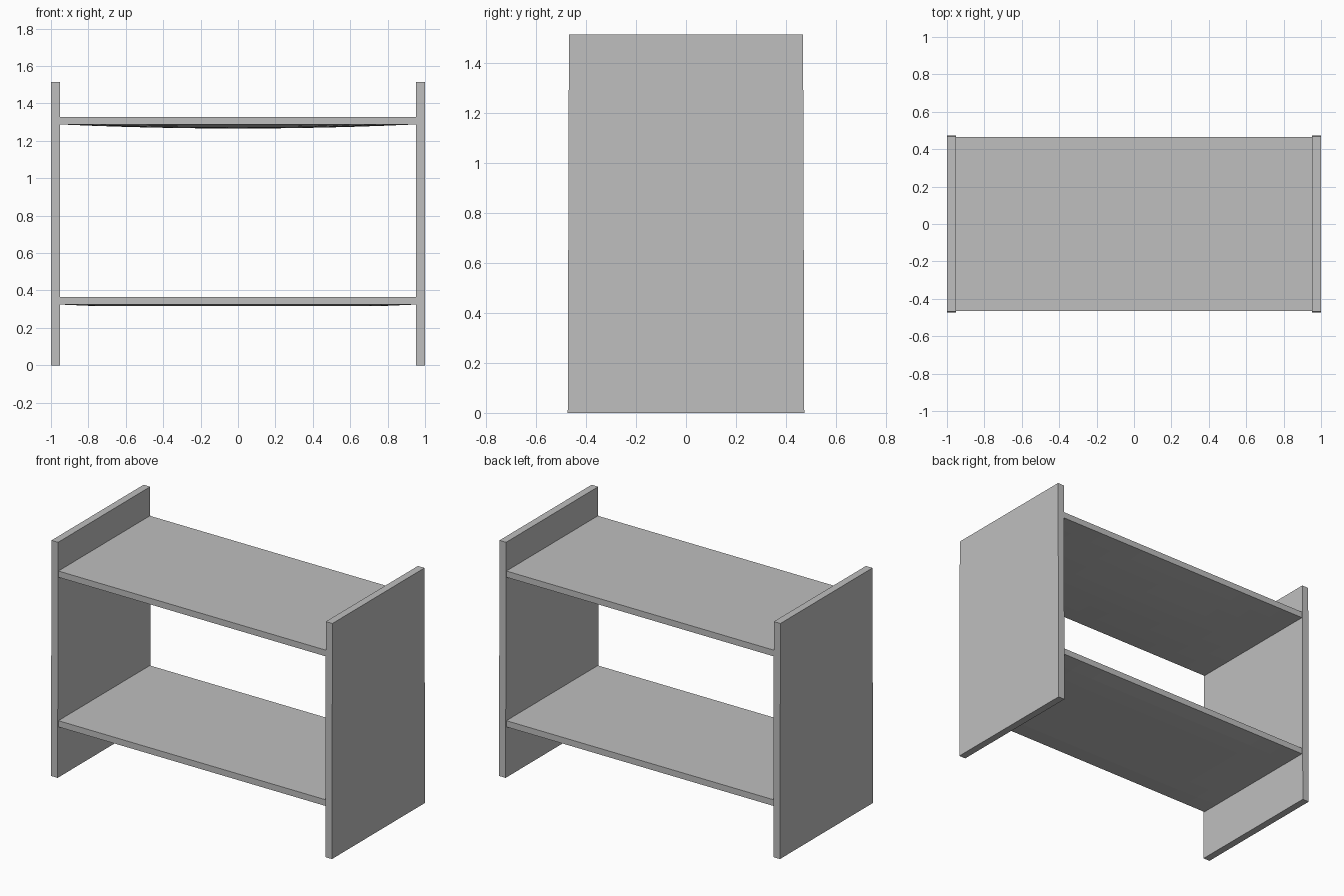
import bpy
import bmesh

cube = bpy.data.objects.get("Cube")
if cube:
    bpy.data.objects.remove(cube, do_unlink=True)

GREY = (0.52, 0.52, 0.52, 1.0)
mat = bpy.data.materials.new("plain grey")
mat.use_nodes = True
mat.diffuse_color = GREY
mat.node_tree.nodes["Principled BSDF"].inputs["Base Color"].default_value = GREY


def add_box(bm, low, high):
    verts = bmesh.ops.create_cube(bm, size=1)["verts"]
    for v in verts:
        for i in range(3):
            v.co[i] = high[i] if v.co[i] > 0 else low[i]


def finish(name, bm):
    mesh = bpy.data.meshes.new(name)
    bm.to_mesh(mesh)
    bm.free()
    mesh.materials.append(mat)
    obj = bpy.data.objects.new(name, mesh)
    bpy.context.collection.objects.link(obj)


# Upright side panels, very slightly narrower at the top
def side_panel(name, x0, x1):
    bm = bmesh.new()
    add_box(bm, (x0, -0.473, 0), (x1, 0.473, 1.514))
    for v in bm.verts:
        if v.co.z > 1:
            v.co.y *= 0.99
    finish(name, bm)


# Shelf boards with a shallow swelling on the underside
def shelf(name, bottom, top, sag, power):
    half_x, half_y = 0.953, 0.465
    bm = bmesh.new()
    add_box(bm, (-half_x, -half_y, bottom), (half_x, half_y, top))
    # Slice the board into a coarse grid
    for axis, half, count in ((0, half_x, 12), (1, half_y, 8)):
        for i in range(1, count):
            point, normal = [0, 0, 0], [0, 0, 0]
            point[axis] = half * (2 * i / count - 1)
            normal[axis] = 1
            geom = bm.verts[:] + bm.edges[:] + bm.faces[:]
            bmesh.ops.bisect_plane(bm, geom=geom, plane_co=point, plane_no=normal)
    # Lower the underside towards the middle
    for v in bm.verts:
        if v.co.z < (bottom + top) / 2:
            u, w = abs(v.co.x) / half_x, abs(v.co.y) / half_y
            v.co.z -= sag * (1 - u ** power) * (1 - w ** power)
    finish(name, bm)


side_panel("right_side_panel", -1.0, -0.953)
side_panel("left_side_panel", 0.953, 1.0)
shelf("upper_shelf", 1.288, 1.328, 0.022, 2)
shelf("lower_shelf", 0.325, 0.365, 0.009, 8)
